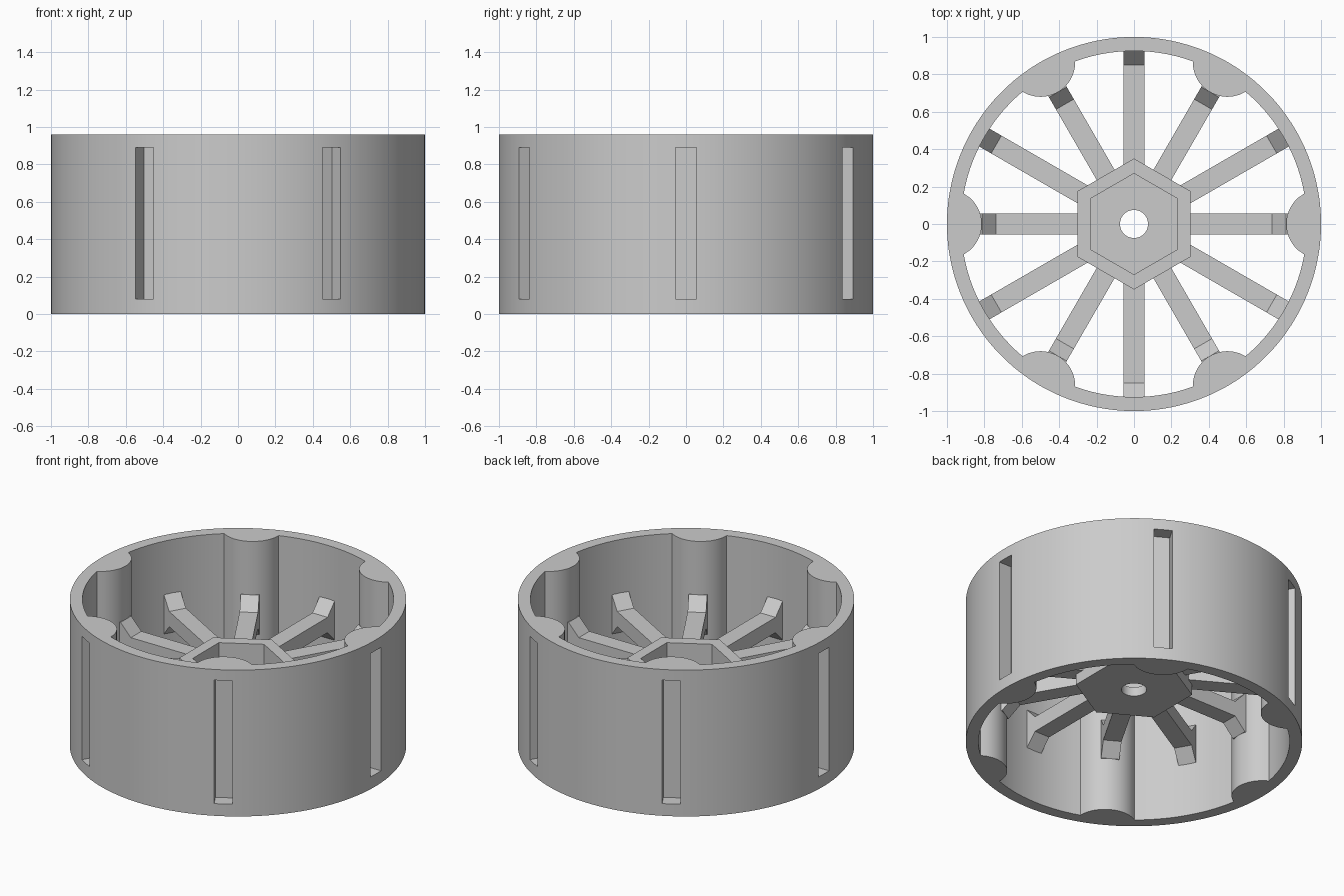
import bpy, bmesh, math
from mathutils import Matrix

cube = bpy.data.objects.get("Cube")
if cube:
    bpy.data.objects.remove(cube, do_unlink=True)

HEIGHT = 0.96
INNER = 0.925          # inside radius of the rim wall
LOBE = 0.186           # radius of the rounded lobes centred on the rim
WIDTH = 0.11           # width of spokes and slots

grey = bpy.data.materials.new("plain_grey")
grey.use_nodes = True
colour = (0.6, 0.6, 0.6, 1)
grey.diffuse_color = colour
grey.node_tree.nodes["Principled BSDF"].inputs["Base Color"].default_value = colour


def finish(name, bm):
    bmesh.ops.recalc_face_normals(bm, faces=bm.faces)
    mesh = bpy.data.meshes.new(name)
    bm.to_mesh(mesh)
    bm.free()
    mesh.materials.append(grey)
    obj = bpy.data.objects.new(name, mesh)
    bpy.context.collection.objects.link(obj)
    return obj


def activate(obj):
    bpy.ops.object.select_all(action='DESELECT')
    obj.select_set(True)
    bpy.context.view_layer.objects.active = obj


def rings_to_solid(bm, rings, closed=True):
    """Skin a list of vertex rings, joining the last to the first if closed."""
    for a, b in zip(rings, rings[1:] + rings[:1] if closed else rings[1:]):
        for i in range(len(a)):
            j = (i + 1) % len(a)
            bm.faces.new((a[i], a[j], b[j], b[i]))


def circle(bm, radius, z, count, phase=0.0):
    return [bm.verts.new((radius * math.cos(phase + math.tau * i / count),
                          radius * math.sin(phase + math.tau * i / count), z))
            for i in range(count)]


# Rim: plain outside, six lobes bulging inwards
corner = (1 + INNER ** 2 - LOBE ** 2) / (2 * INNER)
half = math.acos(corner)
sector = math.tau / 6
bm = bmesh.new()
rings = [[], [], [], []]
for k in range(6):
    steps = [-half + 2 * half * i / 20 for i in range(21)]
    steps += [half + (sector - 2 * half) * i / 14 for i in range(1, 14)]
    for a in steps:
        inside = INNER
        if a <= half:
            inside = math.cos(a) - math.sqrt(LOBE ** 2 - math.sin(a) ** 2)
        c, s = math.cos(a + k * sector), math.sin(a + k * sector)
        for ring, (r, z) in zip(rings, ((1, 0), (1, HEIGHT), (inside, HEIGHT), (inside, 0))):
            ring.append(bm.verts.new((r * c, r * s, z)))
rings_to_solid(bm, rings)
rim = finish("rim", bm)

# Six tall slots cut into the outside, behind the lobes
bm = bmesh.new()
for k in range(6):
    place = (Matrix.Rotation(k * sector, 4, 'Z')
             @ Matrix.Translation((1.01, 0, 0.485))
             @ Matrix.Diagonal((0.2, WIDTH, 0.81, 1)))
    bmesh.ops.create_cube(bm, size=1, matrix=place)
cutter = finish("slot_cutter", bm)
cutter.hide_render = True
cut = rim.modifiers.new("slots", 'BOOLEAN')
cut.operation = 'DIFFERENCE'
cut.solver = 'EXACT'
cut.object = cutter
activate(rim)
bpy.ops.object.modifier_apply(modifier="slots")
bpy.data.objects.remove(cutter, do_unlink=True)
bpy.ops.object.shade_smooth_by_angle(angle=math.radians(25))

# Hub: hexagonal cup with a raised edge
bm = bmesh.new()
turn = math.pi / 6
BOTTOM, FLOOR, TOP = 0.36, 0.42, 0.56
rings = [circle(bm, r, z, 6, turn)
         for r, z in ((0.27, FLOOR), (0.27, TOP), (0.35, TOP), (0.35, BOTTOM))]
rings_to_solid(bm, rings, closed=False)
# Floor and underside, each filled around the round axle hole
hole = [circle(bm, 0.075, z, 48, turn) for z in (FLOOR, BOTTOM)]
rings_to_solid(bm, hole, closed=False)
for hexagon, bore in ((rings[0], hole[0]), (rings[3], hole[1])):
    for i in range(6):
        arc = [bore[(i * 8 + n) % 48] for n in range(9)]
        bm.faces.new([hexagon[i], hexagon[(i + 1) % 6]] + arc[::-1])
hub = finish("hub", bm)
activate(hub)
bpy.ops.object.shade_smooth_by_angle(angle=math.radians(25))

# Twelve spokes, flaring above and below where they meet the rim
MID, THICK, FLARE, RUN = 0.48, 0.05, 0.13, 0.075
for k in range(12):
    wall = 1 - LOBE if k % 2 == 0 else INNER
    upper = [(0.28, THICK), (wall - RUN, THICK), (wall, FLARE), (wall + 0.03, FLARE)]
    profile = upper + [(r, -h) for r, h in reversed(upper)]
    bm = bmesh.new()
    sides = [[bm.verts.new((r, y, MID + h)) for r, h in profile]
             for y in (-WIDTH / 2, WIDTH / 2)]
    rings_to_solid(bm, sides, closed=False)
    for side in sides:
        bm.faces.new(side)
    bm.transform(Matrix.Rotation(k * math.pi / 6, 4, 'Z'))
    finish(f"spoke_{k + 1}", bm)
